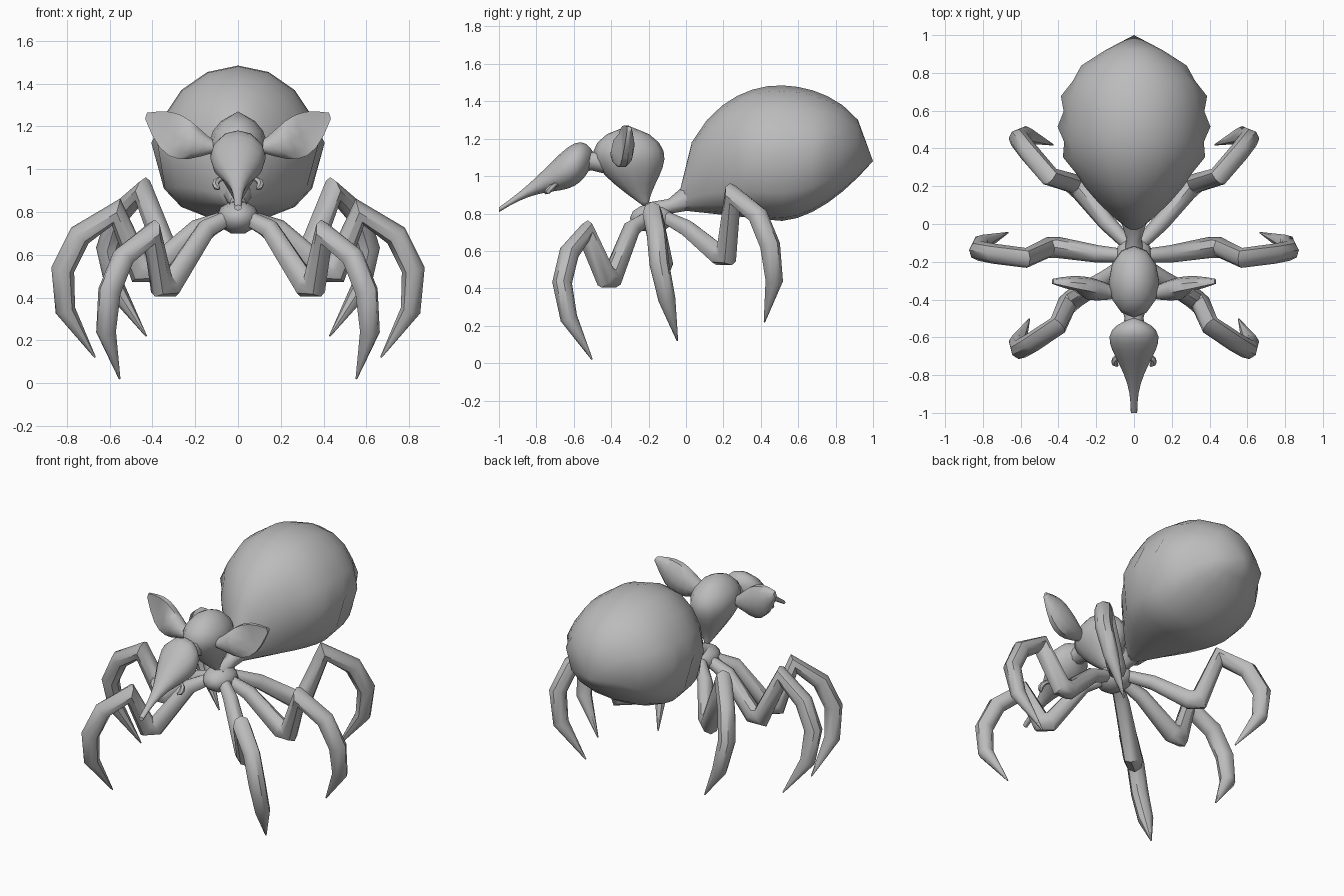
import bpy, bmesh
from math import sin, cos, pi, tau, radians, sqrt
from mathutils import Vector

cube = bpy.data.objects.get("Cube")
if cube:
    bpy.data.objects.remove(cube, do_unlink=True)

shade = (0.5, 0.5, 0.5, 1)
grey = bpy.data.materials.new("plain grey")
grey.use_nodes = True
grey.diffuse_color = shade
grey.node_tree.nodes["Principled BSDF"].inputs["Base Color"].default_value = shade

RIGHT, BACK, UP = Vector((1, 0, 0)), Vector((0, 1, 0)), Vector((0, 0, 1))


def steps(count):
    """Evenly spaced fractions from start to end."""
    return [i / count for i in range(count + 1)]


def oval(centre, across, along, sides=12):
    """Closed ring spanned by two half-axis vectors."""
    angles = [tau * i / sides for i in range(sides)]
    return [Vector(centre) + across * cos(a) + along * sin(a) for a in angles]


def loft(name, rings):
    """Skin a list of closed rings, cap the ends and smooth the surface."""
    bm = bmesh.new()
    rows = [[bm.verts.new(point) for point in ring] for ring in rings]
    for near, far in zip(rows, rows[1:]):
        for i in range(len(near)):
            bm.faces.new((near[i - 1], near[i], far[i], far[i - 1]))
    bm.faces.new(rows[0])
    bm.faces.new(rows[-1])
    bmesh.ops.remove_doubles(bm, verts=bm.verts, dist=0.001)
    bmesh.ops.recalc_face_normals(bm, faces=bm.faces)
    mesh = bpy.data.meshes.new(name)
    bm.to_mesh(mesh)
    bm.free()
    mesh.materials.append(grey)
    part = bpy.data.objects.new(name, mesh)
    bpy.context.collection.objects.link(part)
    bpy.ops.object.select_all(action='DESELECT')
    part.select_set(True)
    bpy.context.view_layer.objects.active = part
    bpy.ops.object.shade_smooth_by_angle(angle=radians(45))


def tube(name, path, radii, sides=8):
    """Round limb along a bent path, with mitred joints."""
    points = [Vector(p) for p in path]
    heading = points[-2] - points[0]
    level = Vector((heading.x, heading.y, 0)).normalized().cross(UP)
    rings = []
    for i, (point, radius) in enumerate(zip(points, radii)):
        arriving = (point - points[max(i - 1, 0)]).normalized()
        leaving = (points[min(i + 1, len(points) - 1)] - point).normalized()
        tangent = (arriving + leaving).normalized()
        side = (level - tangent * level.dot(tangent)).normalized()
        joint = arriving.length * leaving.length
        mitre = min(1.25, 1 / max(0.5, tangent.dot(leaving))) if joint else 1
        rings.append(oval(point, side * radius, tangent.cross(side) * radius * mitre, sides))
    loft(name, rings)


def abdomen_ring(y, flare):
    """Domed above, boxy below, with a rim that flares into scallops."""
    if y < 0.5:
        u = (0.5 - y) / 0.55
        width = 1 - u ** 2
        top = 0.85 + 0.635 * sqrt(max(0, 1 - u ** 2))
        bottom = 0.76 + 0.06 * u
    else:
        u = (y - 0.5) / 0.5
        width = 1 - u ** 3
        top = 1.08 + 0.405 * sqrt(max(0, 1 - u ** 2))
        bottom = 1.08 - 0.32 * (1 - u ** 1.8)
    middle, height = (top + bottom) / 2, (top - bottom) / 2
    ring = []
    for point in oval((0, 0, 0), RIGHT, UP, 16):
        rise = point.z ** 1.1 if point.z > 0 else -abs(point.z) ** 0.55
        rim = flare if abs(point.x) > 0.99 else 1
        ring.append((point.x * rim * 0.375 * width, y, middle + rise * height))
    return ring


# Abdomen
loft("abdomen", [abdomen_ring(1.05 * t - 0.05, 1.08 if i > 4 and i % 2 else 1)
                 for i, t in enumerate(steps(13))])

# Upper body: a teardrop standing on its point
rings = []
for t in steps(10):
    swell = sin(pi * t ** 1.6) ** 0.7 if 0 < t < 1 else 0
    centre = (0, 0.11 * (1 - t) ** 3 - 0.31, 0.82 + 0.45 * t)
    rings.append(oval(centre, RIGHT * 0.135 * swell, BACK * 0.19 * swell))
loft("upper_body", rings)

# Hub where the legs meet, and the waist behind it
loft("leg_hub", [oval((0, -0.18 - 0.12 * cos(pi * t), 0.775), RIGHT * 0.1 * sin(pi * t),
                      UP * 0.08 * sin(pi * t), 10) for t in steps(6)])
tube("waist", [(0, -0.2, 0.8), (0, -0.08, 0.84), (0, 0.05, 0.9)], [0.06, 0.04, 0.08])

# Neck, and the head tapering into a long snout
tube("neck", [(0, -0.42, 1.08), (0, -0.5, 1.08), (0, -0.58, 1.09)], [0.07, 0.05, 0.07])
rings = []
for t in [f ** 1.4 for f in steps(13)]:
    width = 0.017 + 0.113 * max(0, sin(pi * t ** 0.45)) ** 2.3
    height = 0.75 * width + 0.02 * (1 - t)
    rings.append(oval((0, -0.5 - 0.5 * t, 1.1 - 0.28 * t ** 1.2), RIGHT * width, UP * height))
loft("head", rings)

# Shared leg shape from the knee on: reach from hip, drop below knee, twist in degrees
shin = [(0.54, 0, -3), (0.71, 0.11, -1), (0.79, 0.27, 0), (0.78, 0.46, 3), (0.65, 0.68, 9)]
# Each leg: heading in degrees, hip y, elbow height, knee height, size
legs = {"front": (-39, -0.2, 0.46, 0.7, 0.93), "middle": (2, -0.17, 0.53, 0.8, 1),
        "back": (44, -0.11, 0.58, 0.9, 1.02)}
thickness = [0.035, 0.046] + [0.056] * 2 + [0.053] * 3 + [0.046, 0.004]

for side, s in (("left", 1), ("right", -1)):
    for name, (heading, hip, elbow, knee, size) in legs.items():
        # Bowed thigh, rounded elbow, then the shared shin
        bends = [(0.16, 0.72, 2), (0.37, elbow, 5), (0.43, elbow, 4)]
        bends += [(reach, knee - drop, twist) for reach, drop, twist in shin]
        path = [(0.03 * s, hip, 0.78)]
        for reach, z, twist in bends:
            turn = radians(heading + twist)
            path.append((s * (0.03 + size * reach * cos(turn)), hip + size * reach * sin(turn), z))
        tube(f"{name}_leg_{side}", path, thickness)

    # Ear: an upswept leaf, hollowed on its forward face
    rings = []
    for t in steps(8):
        height = 0.015 + 0.085 * sin(pi * t ** 1.4)
        depth = 0.02 + 0.04 * sin(pi * t)
        lean = RIGHT * -0.3 * s
        centre = Vector((s * (0.07 + 0.36 * t), 0.06 * t - 0.37, 1.1 + 0.15 * t * t))
        ring = oval(centre, BACK * depth, (UP + lean) * height, 10)
        if t > 0.5:
            for point in ring:
                if point.y < centre.y - depth / 2:
                    point.y = centre.y - depth / 4
        rings.append(ring)
    loft(f"ear_{side}", rings)

    # Small curled feeler beside the snout
    curl = [(s * (0.05 + 0.055 * sin(a)), -0.68 - 0.03 * a, 0.93 + 0.03 * cos(a))
            for a in [2.4 * t for t in steps(6)]]
    tube(f"feeler_{side}", curl, [0.012] * 3 + [0.016] * 3 + [0.006], 6)
